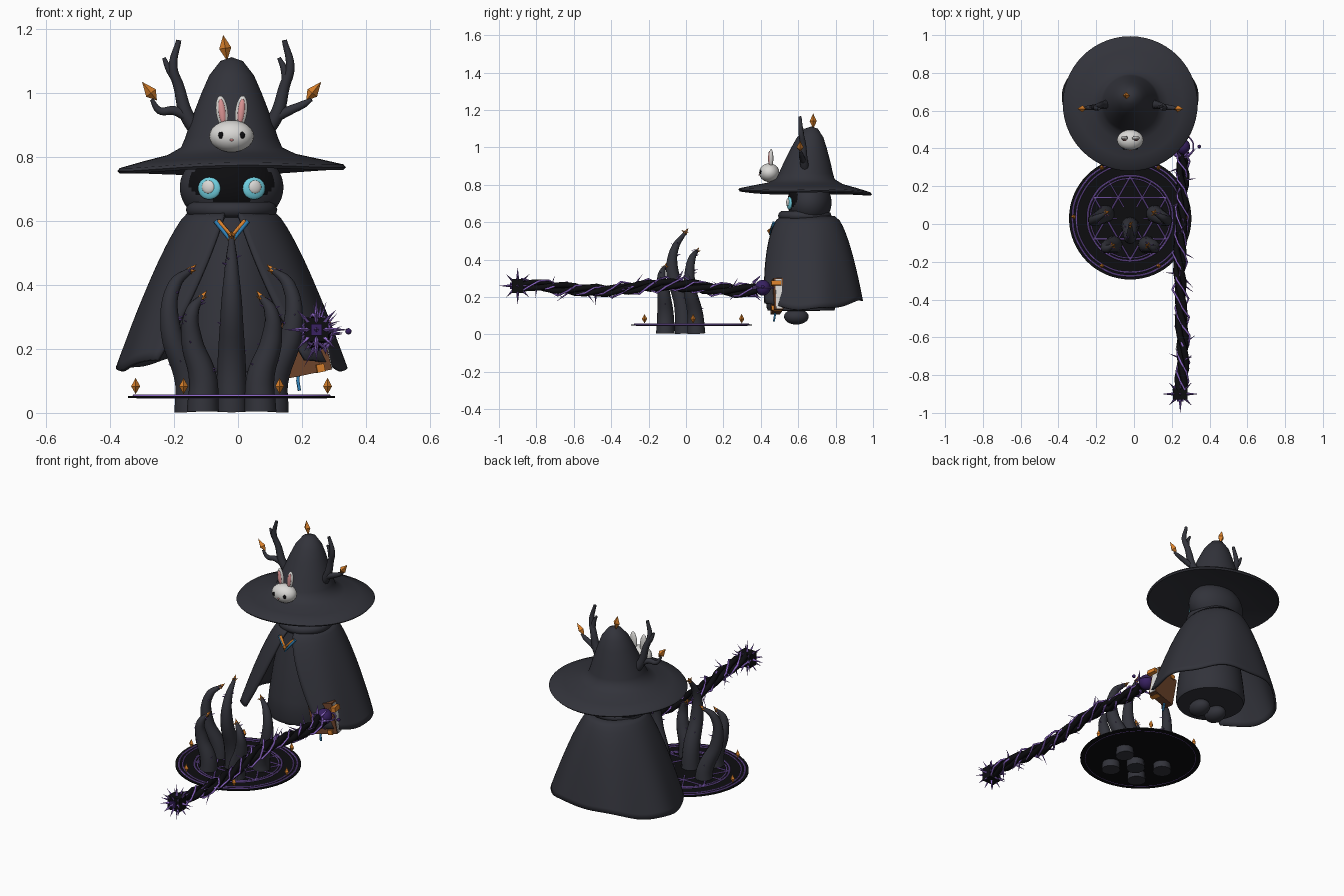
import bpy, bmesh, random
from math import sin, cos, pi, radians
from mathutils import Vector, Matrix, Euler

random.seed(4)
if "Cube" in bpy.data.objects:
    bpy.data.objects.remove(bpy.data.objects["Cube"])
CX = -0.02


def material(name, r, g, b):
    m = bpy.data.materials.new(name)
    m.use_nodes = True
    m.diffuse_color = (r, g, b, 1)
    m.node_tree.nodes["Principled BSDF"].inputs["Base Color"].default_value = (r, g, b, 1)
    return m


CHARCOAL = material("charcoal", .032, .033, .043)
BLACK = material("black", .004, .004, .005)
PURPLE = material("purple", .26, .13, .56)
VIOLET = material("dark violet", .04, .015, .12)
ORANGE = material("orange", .7, .22, .025)
BROWN = material("brown leather", .16, .06, .025)
BLUE = material("blue", .03, .23, .5)
CYAN = material("cyan", .16, .62, .74)
WHITE = material("white", .7, .69, .67)
PINK = material("pink", .72, .3, .3)


def finish(name, mesh, mat, smooth=True):
    mesh.materials.clear()
    mesh.materials.append(mat)
    ob = bpy.data.objects.new(name, mesh)
    bpy.context.collection.objects.link(ob)
    if smooth:
        bpy.ops.object.select_all(action='DESELECT')
        ob.select_set(True)
        bpy.context.view_layer.objects.active = ob
        bpy.ops.object.shade_smooth_by_angle(angle=radians(45))
    return ob


def from_bm(name, bm, mat, smooth=True):
    mesh = bpy.data.meshes.new(name)
    bm.to_mesh(mesh)
    bm.free()
    return finish(name, mesh, mat, smooth)


def surface(name, func, nu, nv, mat, closed=True):
    """Grid surface: u runs around, v runs along the profile."""
    bm = bmesh.new()
    rows = [[bm.verts.new(func(i / nu, j / nv)) for i in range(nu + (not closed))]
            for j in range(nv + 1)]
    for a, b in zip(rows, rows[1:]):
        for i in range(nu):
            k = (i + 1) % len(a)
            bm.faces.new((a[i], a[k], b[k], b[i]))
    bmesh.ops.remove_doubles(bm, verts=bm.verts, dist=1e-5)
    bmesh.ops.recalc_face_normals(bm, faces=bm.faces)
    return from_bm(name, bm, mat)


def ball(name, loc, size, mat, rot=(0, 0, 0), seg=24):
    bm = bmesh.new()
    m = Matrix.LocRotScale(Vector(loc), Euler(rot), Vector(size))
    bmesh.ops.create_uvsphere(bm, u_segments=seg, v_segments=seg // 2, radius=1, matrix=m)
    return from_bm(name, bm, mat)


def box(name, loc, size, mat, rot=(0, 0, 0)):
    bm = bmesh.new()
    bmesh.ops.create_cube(bm, size=1, matrix=Matrix.LocRotScale(Vector(loc), Euler(rot), Vector(size)))
    return from_bm(name, bm, mat, False)


def spikes(name, items, mat, sides=5):
    """Cones given as (base, direction, length, radius) in one mesh."""
    bm = bmesh.new()
    for p, d, length, r in items:
        d = Vector(d).normalized()
        m = Matrix.Translation(Vector(p) + d * length / 2) @ d.to_track_quat('Z', 'Y').to_matrix().to_4x4()
        bmesh.ops.create_cone(bm, cap_ends=True, segments=sides, radius1=r, radius2=0, depth=length, matrix=m)
    return from_bm(name, bm, mat, False)


def crystal(name, p, d, up, down, r):
    d = Vector(d)
    spikes(name, [(p, d, up, r), (p, -d, down, r)], ORANGE, 4)


def tube(name, pts, radii, mat, res=6, sides=3, cyclic=False):
    cu = bpy.data.curves.new(name, 'CURVE')
    cu.dimensions = '3D'
    cu.bevel_depth, cu.bevel_resolution = 1, sides
    cu.resolution_u, cu.use_fill_caps = res, True
    sp = cu.splines.new('BEZIER')
    sp.bezier_points.add(len(pts) - 1)
    sp.use_cyclic_u = cyclic
    for k, (bp, p) in enumerate(zip(sp.bezier_points, pts)):
        bp.co = p
        bp.radius = radii[k] if isinstance(radii, list) else radii
        bp.handle_left_type = bp.handle_right_type = 'AUTO' if res > 1 else 'VECTOR'
    tmp = bpy.data.objects.new(name + "_path", cu)
    bpy.context.collection.objects.link(tmp)
    dg = bpy.context.evaluated_depsgraph_get()
    mesh = bpy.data.meshes.new_from_object(tmp.evaluated_get(dg))
    bpy.data.objects.remove(tmp)
    return finish(name, mesh, mat, res > 1)


def ring(name, c, r, thick, mat):
    tube(name, [(c[0] + r * cos(a * pi / 6), c[1] + r * sin(a * pi / 6), c[2]) for a in range(12)],
         thick, mat, res=5, sides=1, cyclic=True)


# Hat: wavy brim and a cone leaning back
HAT = [(0, .79), (.14, .785), (.25, .775), (.35, .754), (.357, .762), (.35, .771), (.28, .789), (.2, .808),
       (.158, .83), (.145, .86), (.125, .92), (.094, 1), (.07, 1.055), (.035, 1.1), (0, 1.112)]


def hat_point(u, v):
    r, z = HAT[round(v * (len(HAT) - 1))]
    a = u * 2 * pi
    wave = (r / .357) ** 2 * (.006 * cos(a) - .008 * sin(a) + .004 * sin(3 * a))
    return (CX + r * cos(a), .637 + r * sin(a) + max(0, z - .83) * .12, z + (wave if r > .16 else 0))


surface("hat", hat_point, 56, len(HAT) - 1, CHARCOAL)

# Hood with a dark face opening
hood = ball("hood", (CX, .66, .705), (.162, .118, .125), CHARCOAL, seg=64)
hood.data.materials.append(BLACK)
for f in hood.data.polygons:
    c = f.center
    if c.y < .66 and ((c.x - CX) / .133) ** 2 + ((c.z - .725) / .07) ** 2 < 1:
        f.material_index = 1
for s, side in ((-1, "right"), (1, "left")):
    ball(side + "_eye", (CX + s * .07, .553, .702), (.037, .012, .035), CYAN, (0, 0, s * .3))
    ball(side + "_eye_glow", (CX + s * .073, .546, .706), (.021, .009, .021), WHITE, (0, 0, s * .3))
tube("collar", [(CX + .118 * cos(k * pi / 4), .635 + .118 * sin(k * pi / 4), .635) for k in range(8)],
     .025, CHARCOAL, res=6, cyclic=True)


# Cloak open at the front, with a scalloped hem
def cloak_point(u, t):
    gap = radians(8 + 32 * t)
    a = gap + u * (2 * pi - 2 * gap)
    hem = .185 - .05 * sin(a) ** 2 + .006 * cos(a * 7)
    fold = 1 + .015 * t * cos(a * 7)
    return (CX + (.125 + .23 * t ** .75) * fold * sin(a),
            .65 - (.14 + .155 * t ** .6) * fold * cos(a), .63 + t * (hem - .63))


cloak = surface("cloak", cloak_point, 64, 18, CHARCOAL, closed=False)
mod = cloak.modifiers.new("thickness", 'SOLIDIFY')
mod.thickness, mod.offset = .012, 0

# Robe and feet
ROBE = [(0, .64), (.1, .63), (.125, .53), (.155, .4), (.176, .25), (.186, .15), (.178, .128), (0, .125)]
surface("robe", lambda u, v: (CX + ROBE[round(v * 7)][0] * cos(u * 2 * pi),
                              .615 + ROBE[round(v * 7)][0] * sin(u * 2 * pi), ROBE[round(v * 7)][1]), 40, 7, CHARCOAL)
for s, side in ((-1, "right"), (1, "left")):
    ball(side + "_foot", (CX + s * .055, .59, .095), (.052, .066, .042), CHARCOAL)

# Neck trim and brooch
for name, mat, dz, w in (("blue_trim", BLUE, -.004, .05), ("orange_trim", ORANGE, .016, .042)):
    tube(name, [(CX - w, .47, .6), (CX, .452, .538 + dz), (CX + w, .47, .6)], .008, mat, res=1, sides=1)
crystal("brooch", (CX, .445, .555), (0, 0, 1), .012, .02, .012)

# Antlers with hanging crystals
for s, side, fork in ((-1, "right", -.21), (1, "left", .15)):
    x = lambda d: CX + s * d
    tube(side + "_antler", [(x(.1), .64, .87), (x(.14), .63, .93), (x(.165), .625, 1.02),
                            (x(.183), .615, 1.08), (x(.165), .61, 1.165)], [.024, .022, .017, .014, .008], CHARCOAL)
    tube(side + "_antler_fork", [(x(.17), .622, 1.035), (fork + CX * .3, .62, 1.075),
                                 (fork - .022, .62, 1.11)], [.014, .011, .006], CHARCOAL)
    tube(side + "_antler_branch", [(x(.13), .63, .92), (x(.18), .62, .945), (x(.225), .615, .955 + .01 * s),
                                   (x(.25), .61, .98)], [.017, .015, .012, .006], CHARCOAL)
    crystal(side + "_antler_crystal", (x(.252), .61, 1.0), (s * .6, 0, .75), .045, .03, .019)
crystal("hat_crystal", (CX - .02, .68, 1.14), (-.15, 0, 1), .042, .04, .019)

# Rabbit ornament on the hat
ball("rabbit_head", (CX, .445, .865), (.07, .054, .05), WHITE)
for s, side in ((-1, "right"), (1, "left")):
    ball(side + "_rabbit_ear", (CX + s * .03, .455, .942), (.019, .012, .05), WHITE, (0, s * .12, 0))
    ball(side + "_rabbit_inner_ear", (CX + s * .03, .447, .942), (.011, .008, .04), PINK, (0, s * .12, 0))
    ball(side + "_rabbit_eye", (CX + s * .033, .4, .868), (.009, .006, .011), BLACK, seg=12)
ball("rabbit_nose", (CX, .392, .853), (.006, .005, .004), PINK, seg=12)

# Satchel book with pages, corners and ribbon
tilt = (0, -.2, .15)
box("book_cover", (.205, .485, .205), (.14, .05, .17), BROWN, tilt)
box("book_pages", (.209, .487, .203), (.14, .034, .16), WHITE, tilt)
for px, pz in ((.155, .28), (.255, .14), (.275, .275)):
    box("book_corner", (px, .482, pz), (.025, .054, .025), ORANGE, tilt)
tube("ribbon", [(.19, .48, .14), (.187, .475, .1), (.192, .47, .07)], .006, BLUE, res=1, sides=0)

# Ritual disc with rings, star and floating crystals
DX, DY, DZ = CX, .03, .05
bm = bmesh.new()
bmesh.ops.create_cone(bm, cap_ends=True, segments=64, radius1=.324, radius2=.324, depth=.006,
                      matrix=Matrix.Translation((DX, DY, DZ)))
from_bm("ritual_disc", bm, BLACK)
for r, w in ((.305, .005), (.285, .004), (.225, .005), (.21, .003)):
    ring("disc_ring", (DX, DY, DZ + .003), r, w, PURPLE)
ring("underside_ring", (DX, DY, DZ - .003), .297, .0015, PURPLE)


def rim(k, r, turn=0):
    a = k * pi / 3 + turn
    return (DX + r * cos(a), DY + r * sin(a), DZ + .003)


for k in range(6):
    tube("star_line", [rim(k, .22, pi / 6), rim(k + 2, .22, pi / 6)], .004, PURPLE, res=1, sides=1)
    tube("hexagon_line", [rim(k, .125), rim(k + 1, .125)], .003, PURPLE, res=1, sides=1)
    tube("spoke_line", [rim(k, .07), rim(k, .22)], .003, PURPLE, res=1, sides=1)
    px, py, pz = rim(k, .3)
    crystal("disc_crystal", (px, py + .008, .083), (0, 0, 1), .027, .024, .014)

# Five curling tentacles with thorns and glowing tips
OUTER = [(.13, .055, .005), (.135, .05, .1), (.19, .02, .26), (.178, .03, .4), (.125, .06, .45)]
INNER = [(.09, -.11, .005), (.09, -.11, .11), (.125, -.12, .23), (.122, -.13, .32), (.09, -.112, .365)]
MIDDLE = [(0, -.01, .005), (0, -.02, .16), (0, -.073, .34), (0, -.06, .46), (0, 0, .55)]
WIDTH = [.05, .044, .033, .021, .008]
thorns = []
for path, s in ((OUTER, -1), (OUTER, 1), (INNER, -1), (INNER, 1), (MIDDLE, 1)):
    pts = [Vector((CX + s * p[0], p[1], p[2])) for p in path]
    tube("tentacle", pts, WIDTH, CHARCOAL, sides=4)
    tip, d = pts[-1], (pts[-1] - pts[-2]).normalized()
    spikes("tentacle_tip", [(tip - d * .012, d, .035, .013), (tip - d * .01, d + Vector((0, -.8, -.6)), .026, .008),
                            (tip - d * .01, d + Vector((s * .7, .5, -.5)), .024, .008)], ORANGE, 4)
    for n in range(9):
        k, f = random.randint(1, 3), random.random()
        w = WIDTH[k] * (1 - f) + WIDTH[k + 1] * f
        a = random.uniform(0, 2 * pi)
        out = Vector((cos(a), sin(a), .3))
        thorns.append((pts[k].lerp(pts[k + 1], f) + out * w * .8, out, .02, .004))
spikes("tentacle_thorns", thorns, PURPLE, 4)


# Gnarled staff: twisted wood strands, purple vines and thorns
def staff_axis(t):
    return Vector((.25 + .008 * sin(t * 9), -.88 + 1.26 * t, .25 + .016 * cos(t * 10)))


def strand(name, n, phase, turns, amp, r, mat, jitter):
    pts = []
    for i in range(n + 1):
        a = phase + turns * 2 * pi * i / n
        q = amp * random.uniform(1 - jitter, 1 + jitter)
        pts.append(staff_axis(i / n) + Vector((q * cos(a), 0, q * sin(a))))
    tube(name, pts, r, mat, res=1, sides=1)


for k in range(3):
    strand("staff_wood", 22, k * 2.1, 3, .019, .017, BLACK, .3)
    strand("staff_vine", 26, k * 2.1 + 1, 4, .033, .0055, PURPLE, .35)
twigs = []
for n in range(26):
    a = random.uniform(0, 2 * pi)
    out = Vector((cos(a), random.uniform(-1.5, 1), sin(a)))
    twigs.append((staff_axis(random.uniform(.05, .97)) + out * .015, out, random.uniform(.05, .09), .006))
spikes("staff_thorns", twigs, PURPLE, 4)

# Spiked head at the front end of the staff
HEAD = Vector((.245, -.9, .26))
box("staff_head", HEAD, (.075, .06, .075), BLACK)
box("staff_head_inset", HEAD - Vector((0, .03, 0)), (.035, .02, .035), VIOLET)
burst = [(HEAD, (x, y, z), .1 if abs(x) + abs(y) + abs(z) == 1 else .088, .013)
         for x in (-1, 0, 1) for y in (-1, 0, 1) for z in (-1, 0, 1) if (x, y, z) != (0, 0, 0)]
spikes("staff_head_spikes", burst, PURPLE, 4)

# Orb with a ring at the other end
ORB = Vector((.255, .41, .25))
ball("staff_orb", ORB, (.042, .042, .042), VIOLET)
ring("orb_ring", ORB, .06, .004, PURPLE)
ball("orb_moon", ORB + Vector((.09, 0, .005)), (.01, .01, .01), VIOLET, seg=12)
claws = [(ORB + Vector((.03 * cos(k), -.05, .03 * sin(k))), (cos(k), .9, sin(k)), .06, .009) for k in range(6)]
spikes("orb_claws", claws, PURPLE, 4)
